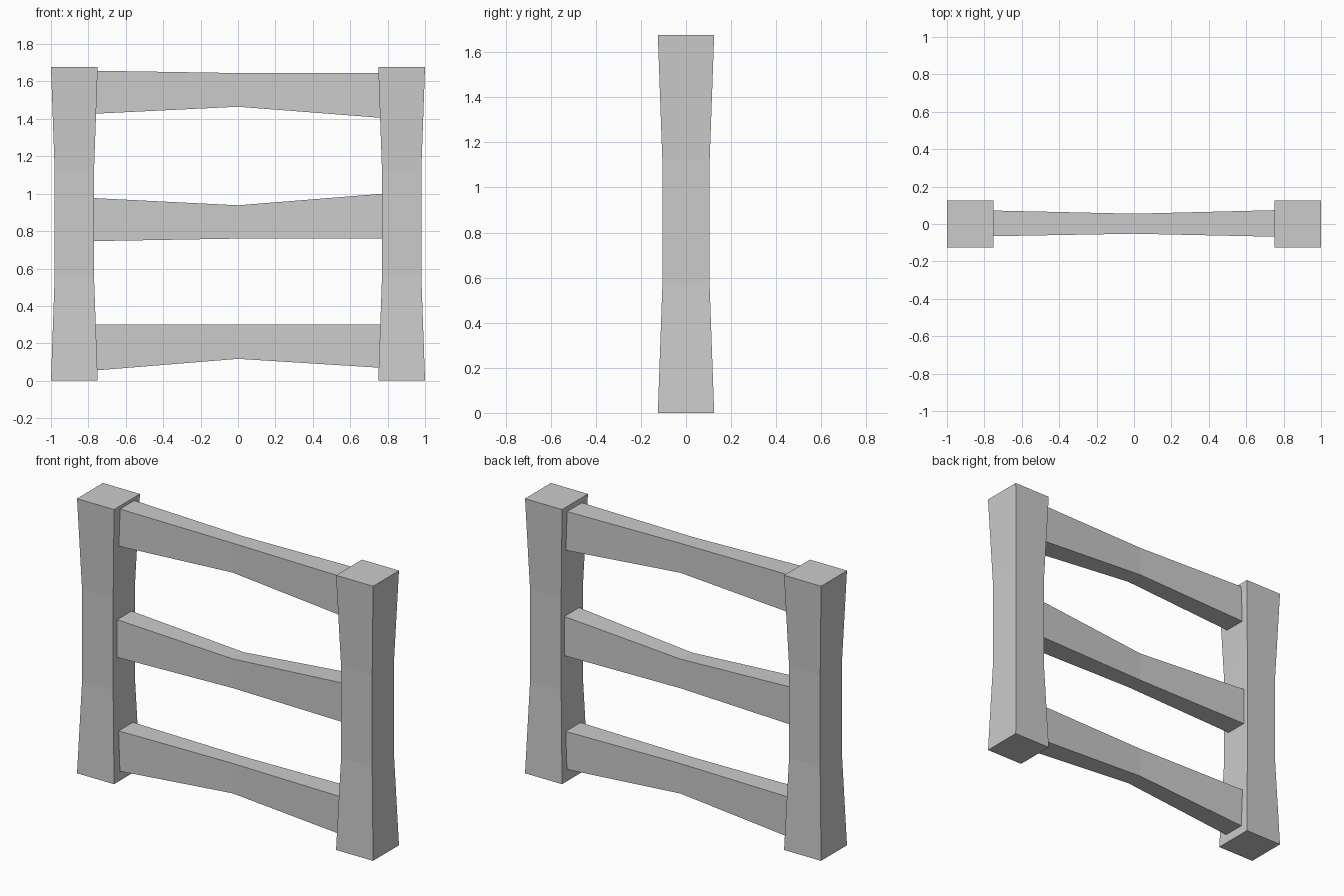
import bpy, bmesh

if "Cube" in bpy.data.objects:
    bpy.data.objects.remove(bpy.data.objects["Cube"])


def loft(name, rings):
    """Skin a closed four-sided beam through successive rings of corners."""
    bm = bmesh.new()
    loops = [[bm.verts.new(p) for p in ring] for ring in rings]
    for a, b in zip(loops, loops[1:]):
        for i in range(4):
            j = (i + 1) % 4
            bm.faces.new((a[i], a[j], b[j], b[i]))
    bm.faces.new(loops[0])
    bm.faces.new(loops[-1])
    bmesh.ops.recalc_face_normals(bm, faces=bm.faces)
    mesh = bpy.data.meshes.new(name)
    bm.to_mesh(mesh)
    bm.free()
    obj = bpy.data.objects.new(name, mesh)
    bpy.context.collection.objects.link(obj)
    return obj


# Posts: square, pinched through the middle third
POST = [(0, 0.125), (0.56, 0.105), (1.12, 0.105), (1.677, 0.125)]
for side, sx in (("left", -1), ("right", 1)):
    cx = 0.875 * sx
    loft(side + "_post",
         [[(cx + h * u, h * v, z) for u, v in ((-1, -1), (1, -1), (1, 1), (-1, 1))]
          for z, h in POST])

# Rails: hewn beams, thinner at the centre, ends sunk into the posts
# (bottom z, top z) at the left end, centre and right end
RAILS = {
    "bottom_rail": [(0.052, 0.30), (0.117, 0.30), (0.067, 0.30)],
    "middle_rail": [(0.746, 0.978), (0.76, 0.938), (0.76, 1.002)],
    "top_rail": [(1.426, 1.658), (1.465, 1.645), (1.403, 1.645)],
}
STATIONS = [(-0.80, -0.066, 0.073), (0, -0.052, 0.055), (0.80, -0.069, 0.075)]
for name, heights in RAILS.items():
    loft(name, [[(x, y0, z0), (x, y1, z0), (x, y1, z1), (x, y0, z1)]
                for (x, y0, y1), (z0, z1) in zip(STATIONS, heights)])
